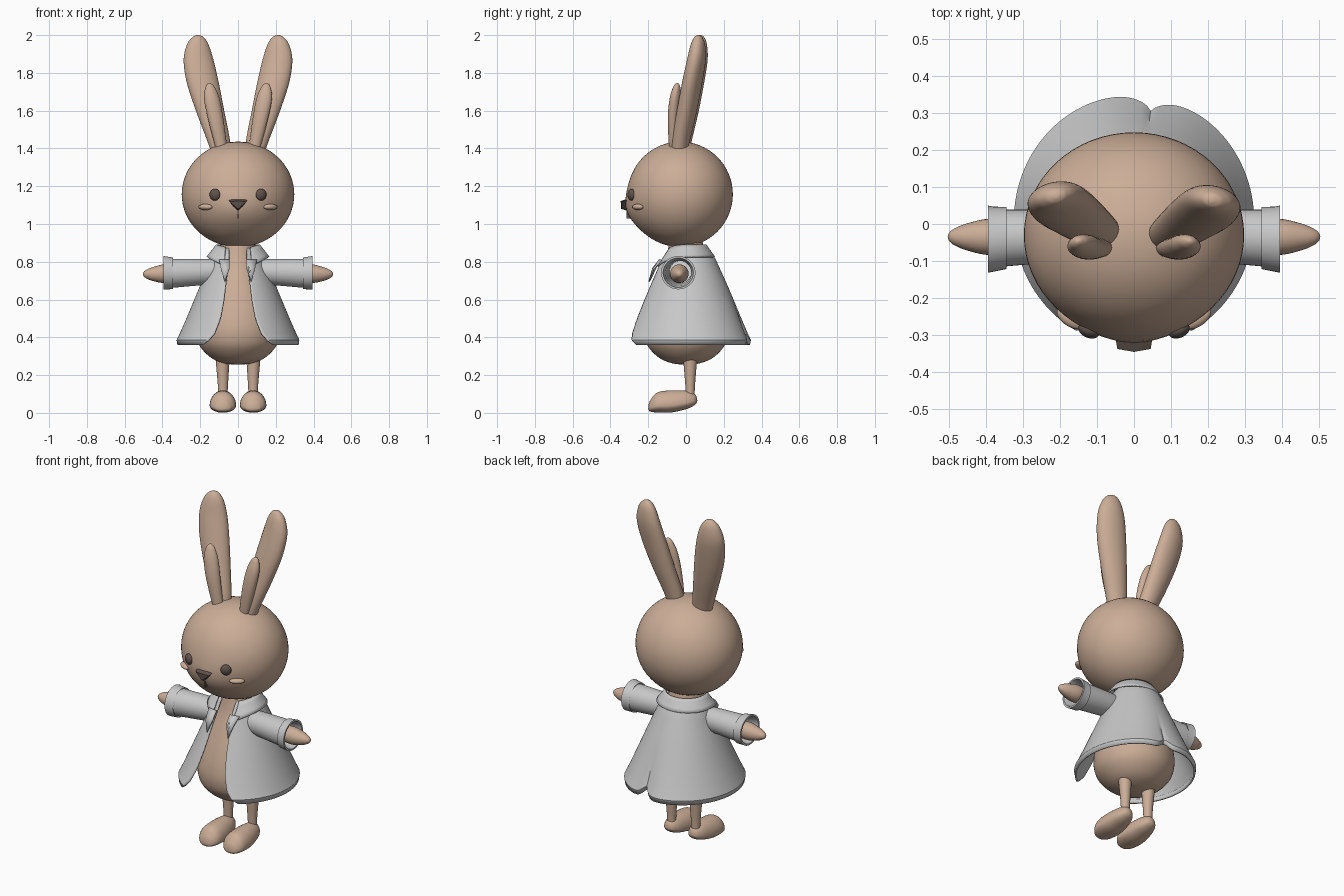
import bpy, bmesh, math
from mathutils import Vector

cube = bpy.data.objects.get("Cube")
if cube:
    bpy.data.objects.remove(cube, do_unlink=True)


def material(name, rgb):
    m = bpy.data.materials.new(name)
    m.use_nodes = True
    m.diffuse_color = (*rgb, 1)
    m.node_tree.nodes["Principled BSDF"].inputs["Base Color"].default_value = (*rgb, 1)
    return m


TAN = material("tan fur", (0.60, 0.42, 0.31))
GREY = material("grey cloth", (0.58, 0.58, 0.58))
BROWN = material("dark brown", (0.115, 0.085, 0.07))
parts = []


def finish(name, bm, mat, thick=0, angle=40):
    bmesh.ops.remove_doubles(bm, verts=bm.verts, dist=1e-5)
    bmesh.ops.recalc_face_normals(bm, faces=bm.faces)
    me = bpy.data.meshes.new(name)
    bm.to_mesh(me)
    bm.free()
    me.materials.append(mat)
    ob = bpy.data.objects.new(name, me)
    bpy.context.collection.objects.link(ob)
    if thick:
        mod = ob.modifiers.new("thickness", "SOLIDIFY")
        mod.thickness = thick
        mod.offset = 0
    parts.append((ob, angle))
    return ob


def spline(keys, steps=5):
    """Catmull-Rom interpolation through rows of numbers."""
    out = []
    for i in range(len(keys) - 1):
        a, b, c, d = (keys[max(i - 1, 0)], keys[i], keys[i + 1],
                      keys[min(i + 2, len(keys) - 1)])
        for k in range(steps):
            t = k / steps
            out.append([0.5 * (2 * q + (r - p) * t + (2 * p - 5 * q + 4 * r - s) * t * t
                               + (3 * q - p - 3 * r + s) * t ** 3)
                        for p, q, r, s in zip(a, b, c, d)])
    return out + [list(keys[-1])]


def grid_faces(bm, rows, closed):
    n = len(rows[0])
    for a, b in zip(rows, rows[1:]):
        for j in range(n if closed else n - 1):
            k = (j + 1) % n
            bm.faces.new((a[j], a[k], b[k], b[j]))


def loft(name, axis, keys, mat, side=1, smooth=True, flat=1, twist=0, seg=32):
    """Elliptical rings along an axis; a key is (position, centre u, centre v, radius u, radius v)."""
    bm = bmesh.new()
    rows = []
    for p, cu, cv, ru, rv in (spline(keys) if smooth else keys):
        ru, rv = max(ru, 0), max(rv, 0)
        row = []
        for j in range(seg):
            a = math.tau * j / seg
            u, v = ru * math.cos(a), rv * math.sin(a)
            if v < 0:
                v *= flat
            u, v = (u * math.cos(twist) - v * math.sin(twist) + cu,
                    u * math.sin(twist) + v * math.cos(twist) + cv)
            x, y, z = {"X": (p, u, v), "Y": (u, p, v), "Z": (u, v, p)}[axis]
            row.append(bm.verts.new((x * side, y, z)))
        rows.append(row)
    grid_faces(bm, rows, True)
    return finish(name, bm, mat)


def ball(name, centre, size, mat, turn=0, seg=32, bump=None):
    bm = bmesh.new()
    bmesh.ops.create_uvsphere(bm, u_segments=seg, v_segments=seg // 2, radius=1)
    for v in bm.verts:
        x, y, z = (c * s for c, s in zip(v.co, size))
        v.co = Vector((x * math.cos(turn) - y * math.sin(turn),
                       x * math.sin(turn) + y * math.cos(turn), z)) + Vector(centre)
        if bump and v.co.y < centre[1]:
            v.co.y -= bump(v.co)
    return finish(name, bm, mat)


# Head with a slight muzzle, and the pear-shaped body
ball("head", (0, -0.03, 1.157), (0.298, 0.278, 0.279), TAN, seg=64,
     bump=lambda c: 0.02 * math.exp(-((c.z - 1.07) / 0.1) ** 2 - (c.x / 0.15) ** 2))
body = [(0.255, 0), (0.262, 0.07), (0.29, 0.14), (0.35, 0.2), (0.42, 0.22), (0.5, 0.213),
        (0.6, 0.185), (0.7, 0.148), (0.8, 0.11), (0.92, 0.085)]
loft("body", "Z", [(z, 0, 0, r, r) for z, r in body], TAN, seg=48)

# Paired parts
EAR = [(1.38, .09, -.03, .053, .042), (1.45, .105, -.02, .062, .047), (1.6, .148, .01, .076, .052),
       (1.75, .187, .038, .086, .052), (1.87, .209, .06, .08, .048), (1.95, .213, .068, .058, .037),
       (1.987, .212, .07, .032, .022), (1.998, .211, .07, .012, .009), (2.0, .211, .07, 0, 0)]
INNER_EAR = [(1.39, .085, -.065, .03, .024), (1.55, .117, -.066, .041, .03),
             (1.66, .138, -.058, .042, .029), (1.72, .147, -.05, .027, .02),
             (1.741, .15, -.047, .012, .01), (1.747, .15, -.047, 0, 0)]
ARM = [(0.1, -.03, .75, .035, .035), (0.3, -.035, .74, .042, .042), (0.39, -.035, .737, .049, .049),
       (0.45, -.035, .735, .037, .037), (0.485, -.035, .735, .023, .023),
       (0.5, -.035, .735, .011, .011), (0.504, -.035, .735, 0, 0)]
SLEEVE = [(0.09, -.03, .75, .06, .06), (0.16, -.03, .747, .068, .068), (0.35, -.038, .739, .077, .077),
          (0.345, -.038, .739, .084, .084), (0.38, -.041, .741, .088, .087),
          (0.395, -.041, .742, .091, .088), (0.395, -.041, .742, .08, .078),
          (0.35, -.04, .74, .068, .068), (0.15, -.03, .747, .058, .058)]
LEG = [(0.06, .08, .022, .024, .023), (0.15, .08, .022, .027, .026), (0.33, .082, .022, .041, .041)]
FOOT = [(-.2, .08, .024, 0, 0), (-.197, .08, .025, .022, .022), (-.185, .08, .028, .045, .045),
        (-.15, .08, .038, .067, .071), (-.08, .08, .041, .069, .078), (0, .08, .052, .055, .065),
        (.04, .08, .06, .037, .045), (.055, .08, .064, .02, .024), (.06, .08, .065, 0, 0)]
for word, s in (("left", 1), ("right", -1)):
    lean = 0.005 * s
    ear = loft(word + "_ear", "Z", EAR, TAN, s, twist=-0.2)
    ear.location.y = -lean
    loft(word + "_inner_ear", "Z", INNER_EAR, TAN, s, twist=-0.2)
    loft(word + "_arm", "X", ARM, TAN, s)
    loft(word + "_sleeve", "X", SLEEVE, GREY, s, smooth=False, seg=40)
    loft(word + "_leg", "Z", LEG, TAN, s, seg=24)
    loft(word + "_foot", "Y", FOOT, TAN, s, flat=0.5)
    ball(word + "_eye", (0.122 * s, -0.288, 1.155), (0.03, 0.02, 0.031), BROWN, 0.4 * s)
    ball(word + "_cheek", (0.172 * s, -0.255, 1.09), (0.042, 0.022, 0.016), TAN, 0.6 * s)
    # Lapel folded out beside the opening
    bm = bmesh.new()
    bm.faces.new([bm.verts.new((x * s, y, z)) for x, y, z in
                  ((.10, -.13, .81), (.045, -.14, .81), (.045, -.175, .765),
                   (.07, -.195, .695), (.09, -.175, .76))])
    finish(word + "_lapel", bm, GREY, 0.008)

# Nose wedge and mouth line
bm = bmesh.new()
for p in ((.055, -.28, 1.142), (.045, -.338, 1.118), (-.055, -.28, 1.142), (-.045, -.338, 1.118),
          (0, -.346, 1.122), (0, -.343, 1.08), (0, -.29, 1.063)):
    bm.verts.new(p)
bmesh.ops.convex_hull(bm, input=bm.verts)
finish("nose", bm, BROWN, angle=25)
bm = bmesh.new()
bmesh.ops.create_cube(bm, size=1)
for v in bm.verts:
    v.co = (v.co.x * 0.007, v.co.y * 0.03 - 0.3, v.co.z * 0.05 + 1.053)
finish("mouth_line", bm, BROWN)


def interp(z, table):
    """Linear lookup in rows sorted by falling height."""
    for a, b in zip(table, table[1:]):
        if z >= b[0]:
            t = (z - a[0]) / (b[0] - a[0])
            return [p + (q - p) * t for p, q in zip(a, b)]
    return table[-1]


# Coat: flared shell, open in front, with a pinched vent at the back
# Rows: height, radius, half angle of the front opening
COAT = [(0.87, .10, .5), (0.82, .132, .36), (0.7, .184, .34), (0.6, .226, .33), (0.5, .268, .35),
        (0.42, .303, .42), (0.385, .320, .50), (0.36, .316, .62)]
bm = bmesh.new()
rows = []
N = 120
VENT = math.pi - 0.16
heights = sorted({0.87 - 0.03 * i for i in range(16)} | {0.385, 0.36}, reverse=True)
for h in heights:
    _, r, a0 = interp(h, COAT)
    w = min(max((0.66 - h) / 0.3, 0), 1) ** 1.5
    row = []
    for j in range(N + 1):
        # Columns are split at the vent so its crease stays sharp
        t = j / N
        th = a0 + (VENT - a0) * t * 2 if t < 0.5 else VENT + (math.tau - a0 - VENT) * (t * 2 - 1)
        f = abs(th - VENT)
        rr = r - 0.045 * w * math.exp(-f / 0.13)
        lift = 0.04 * w * math.exp(-(f / 0.1) ** 2)
        row.append(bm.verts.new((rr * math.sin(th), 0.01 - 1.05 * rr * math.cos(th), h + lift)))
    rows.append(row)
grid_faces(bm, rows, False)
finish("coat", bm, GREY, 0.01, 30)

# Collar: turned-down band dropping to points in front
bm = bmesh.new()
rows = []
for k in range(5):
    t = k / 4
    row = []
    for j in range(65):
        u = j / 64
        front = max(0, abs(2 * u - 1) - 0.55) / 0.45
        a0 = 0.62 - 0.24 * t
        th = a0 + (math.tau - 2 * a0) * u
        r = 0.104 + 0.046 * t + 0.012 * front * t
        z = 0.89 - 0.065 * t - front ** 2 * (0.015 + 0.035 * t)
        row.append(bm.verts.new((r * 1.08 * math.sin(th), -r * math.cos(th), z)))
    rows.append(row)
grid_faces(bm, rows, False)
finish("collar", bm, GREY, 0.008, 30)

# Smooth shading that keeps the hard edges
for ob, angle in parts:
    bpy.ops.object.select_all(action="DESELECT")
    ob.select_set(True)
    bpy.context.view_layer.objects.active = ob
    bpy.ops.object.shade_smooth_by_angle(angle=math.radians(angle))
